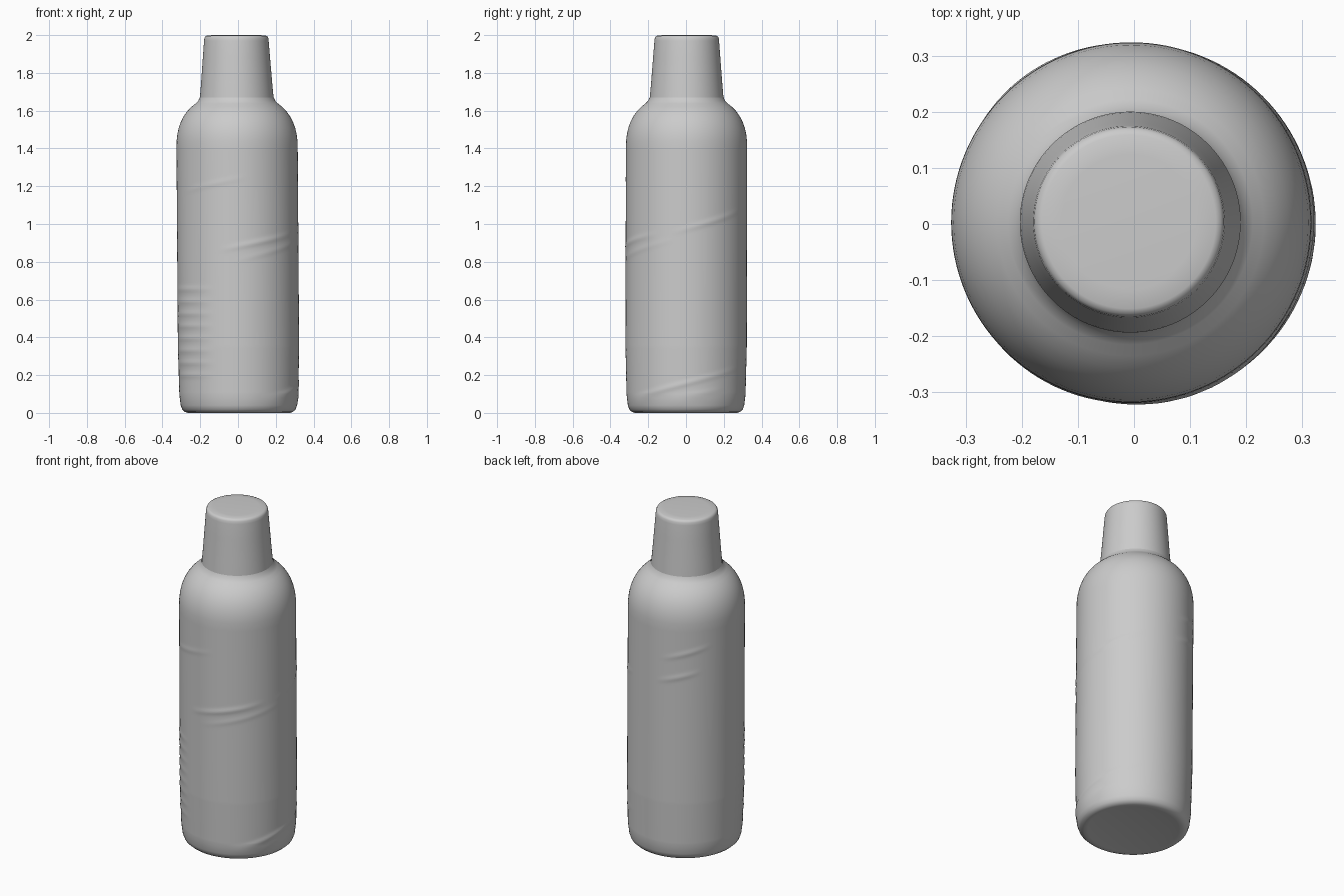
import bpy, bmesh, math

cube = bpy.data.objects.get("Cube")
if cube:
    bpy.data.objects.remove(cube, do_unlink=True)

SEGMENTS = 128

grey = bpy.data.materials.new("plain grey")
grey.use_nodes = True
colour = (0.6, 0.6, 0.6, 1)
grey.diffuse_color = colour
grey.node_tree.nodes["Principled BSDF"].inputs["Base Color"].default_value = colour

# Creases in the wall: start angle, end angle (degrees), start z, end z, height
creases = [
    (-108, -28, 0.86, 0.95, 0.004),
    (-95, -10, 0.80, 0.92, 0.002),
    (-15, 60, 0.95, 1.07, 0.003),
    (-90, 60, 0.03, 0.24, 0.004),
    (-60, 40, 0.02, 0.13, 0.003),
    (-150, -80, 1.17, 1.25, 0.002),
    (100, 150, 1.22, 1.30, 0.003),
    (95, 140, 1.08, 1.15, 0.003),
]
# Short level wrinkles stacked on the lower right side
creases += [(180, 247, 0.2 + 0.065 * i, 0.2 + 0.065 * i, 0.003) for i in range(8)]


def crease_height(angle, z):
    total = 0
    for a0, a1, z0, z1, height in creases:
        t = ((angle - a0) % 360) / (a1 - a0)
        if t < 1:
            offset = (z - z0 - t * (z1 - z0)) / 0.014
            total += height * math.sin(math.pi * t) * math.exp(-offset * offset)
    return total


def lathe(name, profile, creased=False):
    """Spin (radius, z) points about a slightly leaning axis; a zero radius is a pole."""
    bm = bmesh.new()
    rings = []
    for r, z in profile:
        cx, cy = 0.005 - 0.007 * z, 0.002 * z
        if r == 0:
            rings.append([bm.verts.new((cx, cy, z))] * SEGMENTS)
            continue
        ring = []
        for i in range(SEGMENTS):
            a = 2 * math.pi * i / SEGMENTS
            rr = r + (crease_height(math.degrees(a), z) if creased and r > 0.3 else 0)
            ring.append(bm.verts.new((cx + rr * math.cos(a), cy + rr * math.sin(a), z)))
        rings.append(ring)
    for low, high in zip(rings, rings[1:]):
        for i in range(SEGMENTS):
            j = (i + 1) % SEGMENTS
            corners = dict.fromkeys((low[i], low[j], high[j], high[i]))
            bm.faces.new(list(corners))
    bmesh.ops.recalc_face_normals(bm, faces=bm.faces)
    mesh = bpy.data.meshes.new(name)
    bm.to_mesh(mesh)
    bm.free()
    mesh.materials.append(grey)
    obj = bpy.data.objects.new(name, mesh)
    bpy.context.collection.objects.link(obj)
    bpy.ops.object.select_all(action="DESELECT")
    obj.select_set(True)
    bpy.context.view_layer.objects.active = obj
    bpy.ops.object.shade_smooth_by_angle(angle=math.radians(40))
    return obj


# Body: shallow base, rounded foot, long wall, domed shoulder
base = [(0, 0.012), (0.2, 0.01), (0.25, 0.002), (0.27, 0.0), (0.287, 0.006),
        (0.3, 0.018), (0.308, 0.04), (0.313, 0.08)]
wall = [(0.315 + 0.006 * min(1, i / 25), 0.1 + 0.01 * i) for i in range(131)]
shoulder = [(0.32, 1.44), (0.316, 1.475), (0.308, 1.51), (0.296, 1.543), (0.28, 1.573),
            (0.26, 1.6), (0.238, 1.622), (0.218, 1.638), (0.204, 1.652), (0.196, 1.67)]
lathe("bottle_body", base + wall + shoulder, creased=True)

# Tapered cap with a softly rounded top edge
lathe("bottle_cap", [(0.197, 1.64), (0.195, 1.67), (0.188, 1.75), (0.178, 1.88),
                     (0.171, 1.97), (0.169, 1.985), (0.164, 1.994), (0.155, 1.998),
                     (0.12, 2.0), (0, 2.0)])
